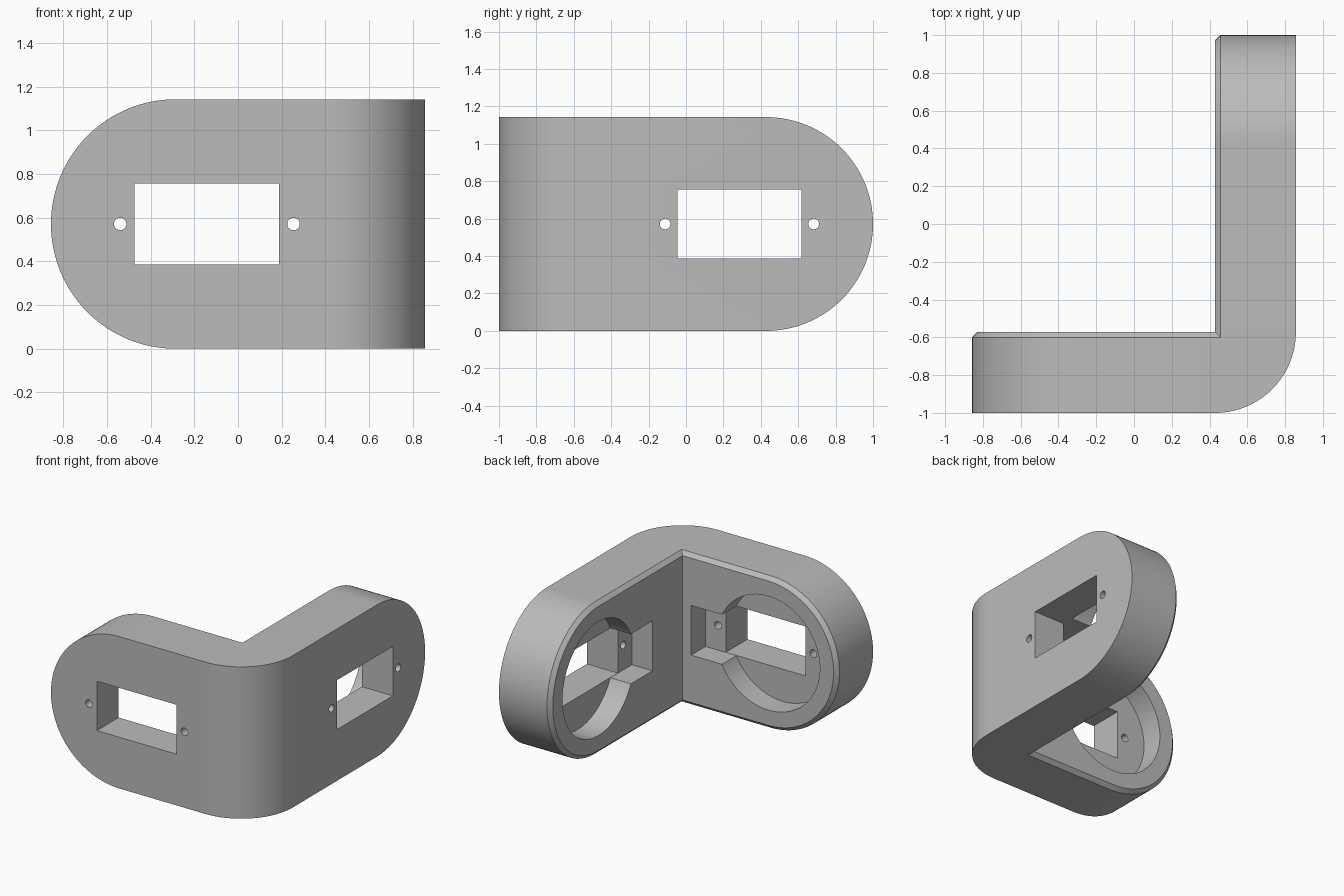
import bpy, bmesh
from math import sin, cos, pi, radians

cube = bpy.data.objects.get("Cube")
if cube:
    bpy.data.objects.remove(cube, do_unlink=True)

U = 1 / 35            # one working unit (mm) in scene units
HALF = 20             # half the bracket height
THICK = 15            # plate thickness
CHAMFER = 1
FLOOR = 9             # material left behind the pockets
WIDTH, DEPTH = 60, 70  # overall footprint

grey = bpy.data.materials.new("light grey plastic")
grey.use_nodes = True
colour = (0.5, 0.5, 0.5, 1)
grey.diffuse_color = colour
grey.node_tree.nodes["Principled BSDF"].inputs["Base Color"].default_value = colour


# Placement: s runs along the arm from the outer corner, h is height, d goes inward
def on_front(s, h, d):
    return ((WIDTH / 2 - s) * U, (d - DEPTH / 2) * U, h * U)


def on_side(s, h, d):
    return ((WIDTH / 2 - d) * U, (s - DEPTH / 2) * U, h * U)


def upright(x, y, z):
    return (x * U, y * U, z * U)


def arc(cx, cy, r, start, end, steps):
    angles = [start + (end - start) * i / steps for i in range(steps + 1)]
    return [(cx + r * cos(a), cy + r * sin(a)) for a in angles]


def circle(cx, cy, r, steps):
    return arc(cx, cy, r, 0, 2 * pi, steps)[:-1]


def rectangle(cx, cy, half_w, half_h):
    return [(cx - half_w, cy - half_h), (cx + half_w, cy - half_h),
            (cx + half_w, cy + half_h), (cx - half_w, cy + half_h)]


def loft(name, layers, place):
    """Solid through matching outlines, given as (outline, depth)."""
    bm = bmesh.new()
    rings = [[bm.verts.new(place(a, b, d)) for a, b in outline]
             for outline, d in layers]
    bm.faces.new(rings[0])
    bm.faces.new(rings[-1])
    for low, high in zip(rings, rings[1:]):
        for i in range(len(low)):
            j = (i + 1) % len(low)
            bm.faces.new((low[i], low[j], high[j], high[i]))
    bmesh.ops.recalc_face_normals(bm, faces=bm.faces)
    mesh = bpy.data.meshes.new(name)
    bm.to_mesh(mesh)
    bm.free()
    mesh.materials.append(grey)
    obj = bpy.data.objects.new(name, mesh)
    bpy.context.collection.objects.link(obj)
    return obj


def combine(body, tool, operation):
    tool.hide_render = True
    bpy.context.view_layer.objects.active = body
    mod = body.modifiers.new(tool.name, 'BOOLEAN')
    mod.solver = 'EXACT'
    mod.operation = operation
    mod.object = tool
    bpy.ops.object.modifier_apply(modifier=mod.name)
    bpy.data.objects.remove(tool, do_unlink=True)


# Round-ended arm whose inner rim is chamfered
def arm(name, length, place):
    def outline(inset):
        r = HALF - inset
        return ([(0, HALF - r)] + arc(length - HALF, HALF, r, -pi / 2, pi / 2, 64)
                + [(0, HALF + r)])
    return loft(name, [(outline(0), 0), (outline(0), THICK - CHAMFER),
                       (outline(CHAMFER), THICK)], place)


bracket = arm("corner_bracket", WIDTH, on_front)
combine(bracket, arm("side_arm", DEPTH, on_side), 'UNION')

# Rounded outer corner
cx, cy = WIDTH / 2 - THICK, THICK - DEPTH / 2
corner = arc(cx, cy, THICK, -pi / 2, 0, 32)
corner += [(cx + THICK + 2, cy), (cx + THICK + 2, cy - THICK - 2), (cx, cy - THICK - 2)]
combine(bracket, loft("corner_cutter", [(corner, -2), (corner, 2 * HALF + 2)], upright),
        'DIFFERENCE')

# Pockets, window and screw holes in each arm
for length, place in ((WIDTH, on_front), (DEPTH, on_side)):
    mid = length - 25
    cuts = [
        ("round_pocket", circle(length - HALF, HALF, 15, 96), FLOOR),
        ("tab_pocket", rectangle(mid, HALF, 17.5, 6.55), FLOOR),
        ("window", rectangle(mid, HALF, 11.6, 6.5), -1),
        ("screw_hole_a", circle(mid - 13.9, HALF, 1, 24), -1),
        ("screw_hole_b", circle(mid + 13.9, HALF, 1, 24), -1),
    ]
    for name, outline, start in cuts:
        cutter = loft(name, [(outline, start), (outline, THICK + 1)], place)
        combine(bracket, cutter, 'DIFFERENCE')

bpy.ops.object.select_all(action='DESELECT')
bracket.select_set(True)
bpy.context.view_layer.objects.active = bracket
bpy.ops.object.shade_smooth_by_angle(angle=radians(30))
